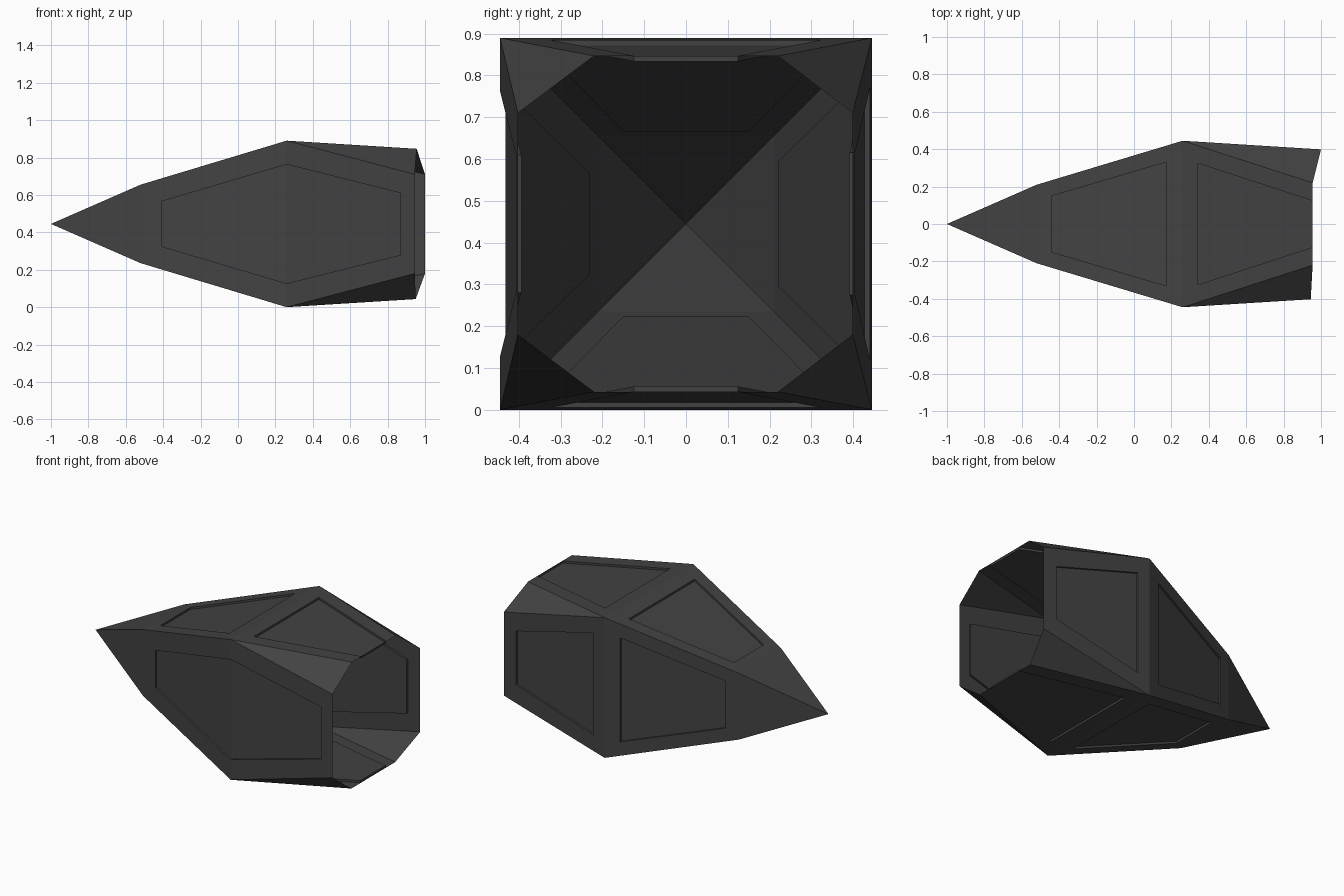
import bpy, bmesh
from mathutils import Vector

if "Cube" in bpy.data.objects:
    bpy.data.objects.remove(bpy.data.objects["Cube"])

C = Vector((0, 0, 0.445))
X = Vector((1, 0, 0))
Y = Vector((0, 1, 0))
Z = Vector((0, 0, 1))
R, MID, DEPTH = 0.445, 0.21, 0.013


def offset(x):
    # distance of the hull wall from the long axis
    if x < -0.52:
        return MID * (x + 1) / 0.48
    if x < 0.26:
        return MID + (R - MID) * (x + 0.52) / 0.78
    return R - 0.043 * (x - 0.26) / 0.69


def make(name, polys):
    bm = bmesh.new()
    for p in polys:
        bm.faces.new([bm.verts.new(v) for v in p])
    bmesh.ops.remove_doubles(bm, verts=bm.verts, dist=0.0005)
    bmesh.ops.recalc_face_normals(bm, faces=bm.faces)
    me = bpy.data.meshes.new(name)
    bm.to_mesh(me)
    bm.free()
    ob = bpy.data.objects.new(name, me)
    bpy.context.collection.objects.link(ob)
    mat = bpy.data.materials.get("dark_hull")
    if not mat:
        mat = bpy.data.materials.new("dark_hull")
        mat.diffuse_color = (0.055, 0.055, 0.055, 1)
        mat.use_nodes = True
        mat.node_tree.nodes["Principled BSDF"].inputs["Base Color"].default_value = mat.diffuse_color
    me.materials.append(mat)


def recessed(n, t, outer, inner):
    # wall with a sunken panel; stations are (x, half width)
    def pt(s, sign, sink=0):
        return C + X * s[0] + n * (offset(s[0]) - sink) + t * (s[1] * sign)

    def loop(st, sink=0):
        return [pt(s, 1, sink) for s in st] + [pt(s, -1, sink) for s in reversed(st)]

    o, i, f = loop(outer), loop(inner), loop(inner, DEPTH)
    polys = []
    k = len(o)
    for a in range(k):
        b = (a + 1) % k
        polys += [(o[a], o[b], i[b], i[a]), (i[a], i[b], f[b], f[a])]
    for a in range(len(inner) - 1):
        polys.append((f[a], f[a + 1], f[k - 2 - a], f[k - 1 - a]))
    return polys


# Hull sides: normal, width direction, rear end x, rear half width, rear panel end
sides = {
    "top": (Z, Y, 0.955, 0.22, (0.952, 0.125)),
    "back": (Y, Z, 1.0, 0.265, (0.91, 0.17)),
    "bottom": (-Z, Y, 0.95, 0.22, (0.947, 0.125)),
    "front": (-Y, Z, 0.945, 0.265, (0.87, 0.165)),
}
for name, (n, t, xe, we, panel_end) in sides.items():
    fore, mid, rear = (-0.52, MID), (0.26, R), (xe, we)
    m = C + X * -0.52 + n * MID
    polys = [(C - X, m - t * MID, m + t * MID)]
    if name == "front":
        polys += recessed(n, t, [fore, mid, rear],
                          [(-0.41, 0.12), (0.26, 0.318), panel_end])
    else:
        polys += recessed(n, t, [fore, mid], [(-0.44, 0.15), (0.17, 0.33)])
        polys += recessed(n, t, [mid, rear], [(0.34, 0.325), panel_end])
    make(name + "_hull_side", polys)

# Triangular rear corners joining neighbouring sides
for v in ("top", "bottom"):
    for h in ("front", "back"):
        nv, _, xv, wv, _ = sides[v]
        nh, _, xh, wh, _ = sides[h]
        a = C + X * 0.26 + nv * R + nh * R
        b = C + X * xv + nv * offset(xv) + nh * wv
        c = C + X * xh + nh * offset(xh) + nv * wh
        make(f"{v}_{h}_rear_corner", [(a, b, c)])
